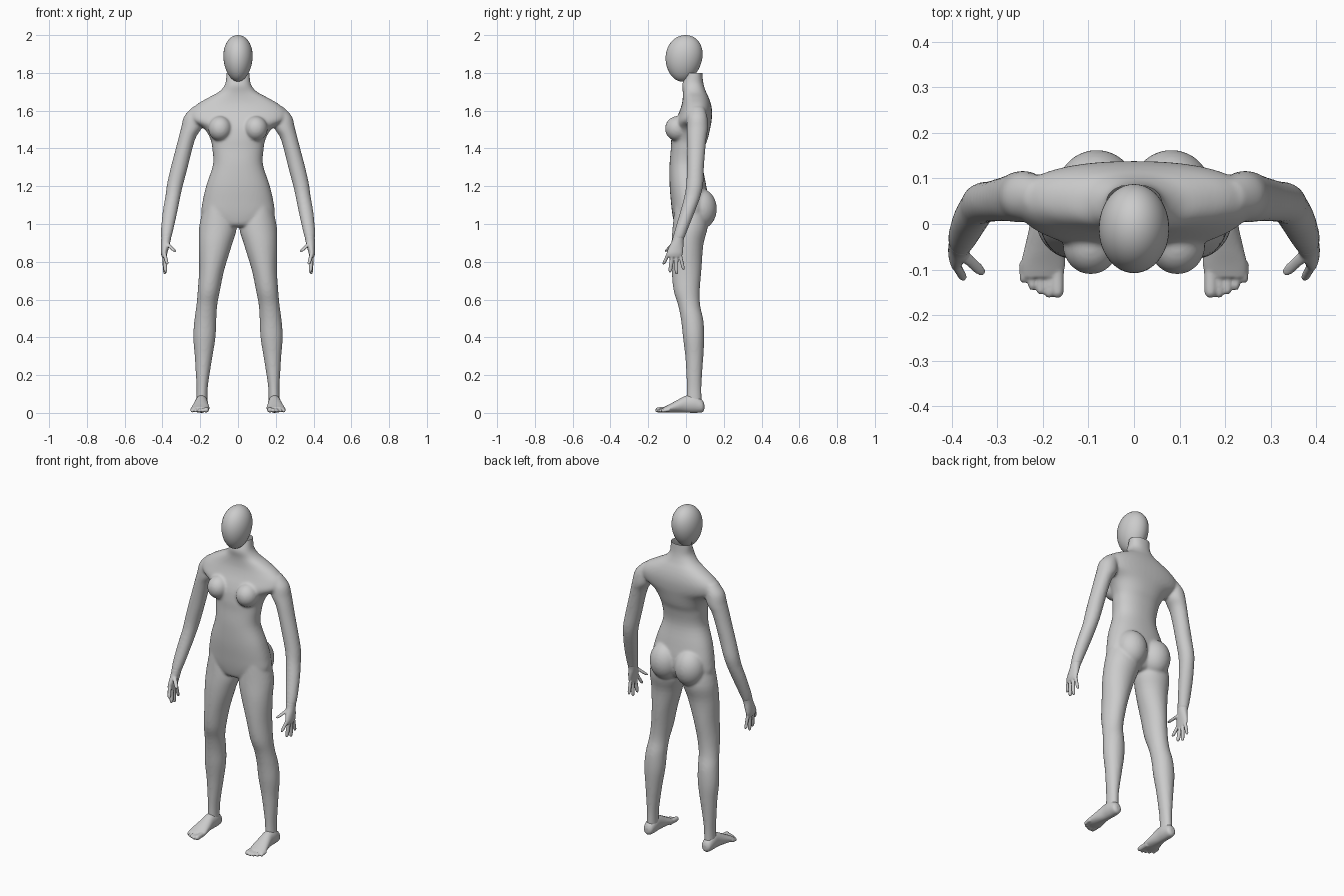
import bpy, bmesh, math
from mathutils import Matrix, Vector


def spline(rows, steps):
    # Catmull-Rom interpolation of section rows
    out = []
    for i in range(len(rows) - 1):
        a, b, c, d = rows[max(i - 1, 0)], rows[i], rows[i + 1], rows[min(i + 2, len(rows) - 1)]
        for k in range(steps):
            t = k / steps
            out.append([0.5 * (2 * q + (r - p) * t + (2 * p - 5 * q + 4 * r - s) * t * t
                               + (3 * q - p - 3 * r + s) * t ** 3) for p, q, r, s in zip(a, b, c, d)])
    return out + [list(rows[-1])]


def loft(bm, rows, axis="z", e=1.0, n=32, steps=4):
    # rows: centre x, y, z and two radii
    rings = []
    for cx, cy, cz, ra, rb in spline(rows, steps):
        ring = []
        for k in range(n):
            a = 2 * math.pi * k / n
            u, v = math.cos(a), math.sin(a)
            u = max(ra, .001) * math.copysign(abs(u) ** e, u)
            v = max(rb, .001) * math.copysign(abs(v) ** e, v)
            ring.append(bm.verts.new((cx + u, cy + v, cz) if axis == "z" else (cx + u, cy, cz + v)))
        rings.append(ring)
    for p, q in zip(rings, rings[1:]):
        for k in range(n):
            bm.faces.new((p[k], p[(k + 1) % n], q[(k + 1) % n], q[k]))
    bm.faces.new(rings[0])
    bm.faces.new(rings[-1])


def ball(bm, loc, radii):
    m = Matrix.Translation(loc) @ Matrix.Diagonal((*radii, 1))
    bmesh.ops.create_uvsphere(bm, u_segments=32, v_segments=20, radius=1, matrix=m)


def digit(bm, base, tip, r, axis):
    a, b = Vector(base), Vector(tip)
    loft(bm, [(*a.lerp(b, t), r * f, r * f) for t, f in
              ((0, 1), (.45, .95), (.8, .9), (.94, .65), (1, .1))], axis, n=14)


def mirror(bm):
    geo = bmesh.ops.duplicate(bm, geom=bm.verts[:] + bm.edges[:] + bm.faces[:])["geom"]
    for v in geo:
        if isinstance(v, bmesh.types.BMVert):
            v.co.x *= -1


def finish(bm, name, voxel=None, smooth=0):
    bmesh.ops.recalc_face_normals(bm, faces=bm.faces[:])
    me = bpy.data.meshes.new(name)
    bm.to_mesh(me)
    bm.free()
    ob = bpy.data.objects.new(name, me)
    bpy.context.collection.objects.link(ob)
    bpy.context.view_layer.objects.active = ob
    if voxel:
        m = ob.modifiers.new("fuse", "REMESH")
        m.mode, m.voxel_size = "VOXEL", voxel
        bpy.ops.object.modifier_apply(modifier=m.name)
        m = ob.modifiers.new("soften", "SMOOTH")
        m.factor, m.iterations = .5, smooth
        bpy.ops.object.modifier_apply(modifier=m.name)
    ob.data.polygons.foreach_set("use_smooth", [True] * len(ob.data.polygons))
    return ob


# legs, arms, breasts and buttocks on one side, then mirrored
body = bmesh.new()
leg = [(1.10, .11, .07, -.06, .10), (.99, .106, .099, -.07, .115), (.89, .12, .088, -.077, .092),
       (.76, .139, .067, -.076, .082), (.65, .154, .059, -.066, .073), (.57, .165, .055, -.042, .075),
       (.49, .173, .058, -.026, .092), (.40, .178, .059, -.016, .097), (.30, .182, .047, -.004, .092),
       (.20, .187, .036, .002, .085), (.12, .190, .029, .004, .082), (.03, .192, .03, 0, .085)]
loft(body, [(x, (f + b) / 2, z, r, (b - f) / 2) for z, x, r, f, b in leg])
arm = [(1.62, .205, .035, .06, .035), (1.57, .233, .052, .06, .052), (1.51, .246, .055, .06, .057),
       (1.46, .268, .046, .057, .052), (1.39, .288, .044, .054, .048), (1.30, .311, .045, .05, .045),
       (1.21, .333, .043, .046, .045), (1.15, .344, .040, .035, .043), (1.07, .359, .039, .01, .039),
       (.97, .375, .033, -.025, .034), (.92, .381, .026, -.041, .031)]
loft(body, [(x, y, z, rx, ry) for z, x, rx, y, ry in arm])
ball(body, (.095, -.045, 1.505), (.062, .066, .066))
ball(body, (.082, .075, 1.08), (.088, .088, .108))
mirror(body)

# torso and neck
torso = [(1.84, .06, .0, .085), (1.79, .062, .0, .087), (1.74, .068, -.02, .093), (1.70, .10, -.017, .106),
         (1.67, .155, -.017, .12), (1.635, .215, -.022, .132), (1.595, .255, -.035, .138),
         (1.55, .25, -.055, .136), (1.505, .18, -.07, .128), (1.45, .146, -.078, .115),
         (1.40, .136, -.08, .098), (1.315, .132, -.087, .088), (1.21, .166, -.087, .106),
         (1.12, .187, -.08, .12), (1.05, .19, -.072, .115), (1.0, .13, -.06, .09), (.985, .08, -.04, .06)]
loft(body, [(0, (f + b) / 2, z, w, (b - f) / 2) for z, w, f, b in torso], e=.88, n=48)
ob = finish(body, "body", .007, 8)

# open neck rim
bm = bmesh.new()
bm.from_mesh(ob.data)
bmesh.ops.bisect_plane(bm, geom=bm.verts[:] + bm.edges[:] + bm.faces[:], plane_co=(0, 0, 1.80),
                       plane_no=(0, 0, 1), clear_outer=True)
bm.to_mesh(ob.data)
bm.free()

# hands
hand = bmesh.new()
loft(hand, [(.379, -.037, .94, .027, .030), (.382, -.044, .91, .025, .031), (.387, -.053, .875, .021, .039),
            (.391, -.060, .845, .017, .043), (.391, -.063, .825, .012, .040)])
for base, tip, r in (((.378, -.065, .90), (.332, -.108, .852), .013),
                     ((.390, -.092, .845), (.374, -.120, .785), .0105),
                     ((.391, -.072, .84), (.383, -.085, .742), .0115),
                     ((.391, -.052, .84), (.387, -.050, .732), .011),
                     ((.390, -.033, .845), (.388, -.012, .755), .010)):
    digit(hand, base, tip, r, "z")
mirror(hand)
finish(hand, "hands", .004, 3)

# feet
foot = bmesh.new()
loft(foot, [(.193, .097, .032, .012, .014), (.193, .085, .036, .028, .033), (.193, .045, .047, .034, .047),
            (.194, .0, .046, .035, .045), (.197, -.05, .034, .043, .032), (.20, -.09, .023, .049, .021),
            (.202, -.118, .017, .044, .013)], "y")
for i in range(5):
    x, r = .167 + .0185 * i, (.0155, .0115, .011, .0105, .010)[i]
    tip = (-.163, -.163, -.156, -.146, -.130)[i]
    digit(foot, (x + .002, -.085, .018), (x + .001, tip, r), r, "y")
mirror(foot)
finish(foot, "feet", .004, 3)

# egg-shaped head
head = bmesh.new()
bmesh.ops.create_uvsphere(head, u_segments=48, v_segments=32, radius=1)
for v in head.verts:
    x, y, z = v.co
    k = 1 + .10 * z
    v.co = (x * .077 * k, y * .097 * k - .011 + .009 * z, 1.877 + .123 * z)
finish(head, "head")
